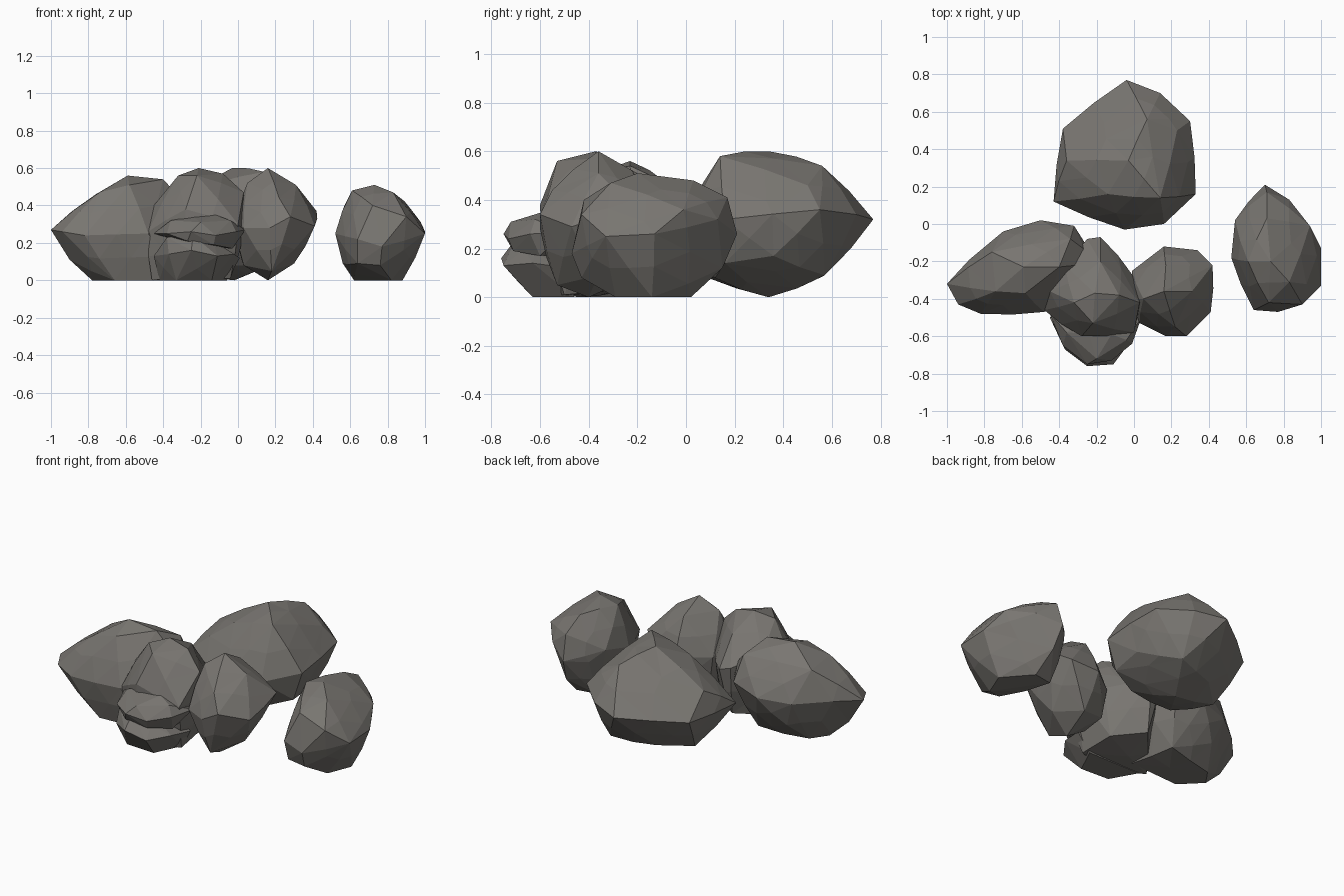
import bpy
import bmesh
from mathutils import Vector

# Remove the default cube
default_cube = bpy.data.objects.get("Cube")
if default_cube:
    bpy.data.objects.remove(default_cube, do_unlink=True)

# Stone colour
stone = bpy.data.materials.new("warm grey stone")
stone.use_nodes = True
stone_colour = (0.19, 0.18, 0.165, 1)
stone.diffuse_color = stone_colour
shader = stone.node_tree.nodes["Principled BSDF"]
shader.inputs["Base Color"].default_value = stone_colour
shader.inputs["Roughness"].default_value = 0.9

CENTIMETRE = 0.01


def rock(name, girdle, crown, base, bulge=0.009, longest=0.24):
    """Wrap corner points in a faceted shell, then break up its largest facets."""
    bm = bmesh.new()
    for corner in girdle + crown + base:
        bm.verts.new(Vector(corner) * CENTIMETRE)
    hull = bmesh.ops.convex_hull(bm, input=bm.verts[:])
    unused = set(hull["geom_interior"] + hull["geom_unused"])
    loose = [v for v in bm.verts if v in unused or not v.link_faces]
    bmesh.ops.delete(bm, geom=loose, context="VERTS")

    # Split long edges and push their middles outward for a chipped, rounded look
    long_edges = [e for e in bm.edges if e.calc_length() > longest]
    split = bmesh.ops.subdivide_edges(bm, edges=long_edges, cuts=1)
    middles = [v for v in split["geom_inner"] if isinstance(v, bmesh.types.BMVert)]
    bmesh.ops.triangulate(bm, faces=bm.faces[:])
    bmesh.ops.recalc_face_normals(bm, faces=bm.faces[:])
    bm.normal_update()
    pushes = [(v, v.normal.copy()) for v in middles if v.co.z > bulge]
    for vert, normal in pushes:
        vert.co += normal * bulge
        vert.co.z = max(vert.co.z, 0)

    mesh = bpy.data.meshes.new(name)
    bm.to_mesh(mesh)
    bm.free()
    mesh.materials.append(stone)
    obj = bpy.data.objects.new(name, mesh)
    bpy.context.collection.objects.link(obj)
    return obj


# Large boulder at the back
rock("back_boulder",
     girdle=[(-4, 77, 32), (14, 70, 34), (30, 55, 36), (33, 16, 32), (16, 0, 28),
             (-5, -3, 28), (-43, 12, 27), (-38, 51, 28)],
     crown=[(-3, 34, 60), (14, 14, 58), (-14, 16, 51), (10, 36, 57), (7, 56, 54),
            (-36, 34, 41), (23, 50, 46)],
     base=[(-30, 34, 5), (-14, 49, 7), (12, 57, 9), (-2, 34, 0), (12, 12, 8),
           (-20, 8, 9), (28, 36, 17), (27, 16, 14)])

# Long boulder on the viewer's left
rock("left_boulder",
     girdle=[(-100, -32, 27), (-88, -19, 28), (-70, -4, 27), (-50, 2, 28), (-32, -1, 32),
             (-20, -20, 30), (-48, -47, 25), (-82, -48, 24), (-94, -43, 26)],
     crown=[(-76, -15, 46), (-74, -36, 47), (-85, -35, 37), (-59, -23, 56),
            (-40, -23, 54), (-34, -8, 47), (-58, -37, 51)],
     base=[(-78, -30, 0), (-66, -42, 0), (-71, -20, 0), (-40, -14, 2), (-32, -40, 0),
           (-90, -32, 11), (-64, -8, 11)])

# Tall boulder in the middle of the cluster
rock("middle_boulder",
     girdle=[(-25, -8, 36), (-18, -7, 34), (-1, -27, 32), (4, -40, 30), (0, -58, 30),
             (-28, -60, 38), (-48, -46, 26), (-45, -36, 40), (-37, -22, 42)],
     crown=[(-21, -37, 60), (-32, -42, 56), (-8, -38, 57), (3, -42, 47), (-22, -53, 56),
            (-18, -20, 51)],
     base=[(-46, -44, 0), (-22, -14, 5), (-6, -28, 3), (-4, -50, 1), (-28, -57, 2)])

# Rounded boulder right of the middle
rock("right_boulder",
     girdle=[(16, -12, 30), (34, -14, 32), (42, -22, 37), (41, -47, 29), (28, -60, 34),
             (17, -60, 28), (3, -53, 28), (-2, -40, 34), (-1, -25, 30)],
     crown=[(16, -36, 60), (31, -36, 51), (5, -40, 52), (17, -22, 52), (22, -55, 44)],
     base=[(16, -40, 0), (30, -36, 9), (3, -40, 8), (18, -22, 8), (18, -53, 5),
           (2, -26, 11)])

# Low stone at the front, split by a weathered cleft
rock("front_stone_lower",
     girdle=[(-45, -50, 13), (-37, -67, 14), (-25, -76, 16), (-11, -75, 13), (-2, -63, 14),
             (1, -48, 12)],
     crown=[(-38, -62, 23), (-24, -70, 24), (-8, -62, 18), (-18, -46, 22)],
     base=[(-33, -62, 0), (-14, -63, 0), (-42, -46, 0), (-6, -46, 0)], bulge=0.005)
rock("front_stone_upper",
     girdle=[(-45, -48, 25), (-38, -65, 25), (-25, -75, 26), (-12, -73, 24), (-1, -64, 26),
             (4, -50, 27)],
     crown=[(-36, -58, 32), (-20, -72, 31), (-4, -62, 32), (-12, -59, 35), (-20, -45, 35)],
     base=[(-27, -72, 21), (-13, -71, 19), (-3, -60, 17), (-20, -45, 18)], bulge=0.005)

# Separate boulder standing apart
rock("outlying_boulder",
     girdle=[(70, 21, 26), (83, 13, 32), (94, -1, 36), (100, -13, 26), (100, -33, 25),
             (90, -43, 34), (77, -47, 18), (64, -46, 22), (52, -18, 25), (54, 2, 30)],
     crown=[(61, -20, 48), (73, -20, 51), (83, -31, 47), (71, 3, 48), (71, 17, 41),
            (72, -42, 40), (60, 10, 24)],
     base=[(62, 0, 0), (74, 2, 0), (88, -14, 0), (82, -29, 0), (64, -42, 9),
           (72, 15, 12), (76, -43, 8), (56, -16, 9)])
